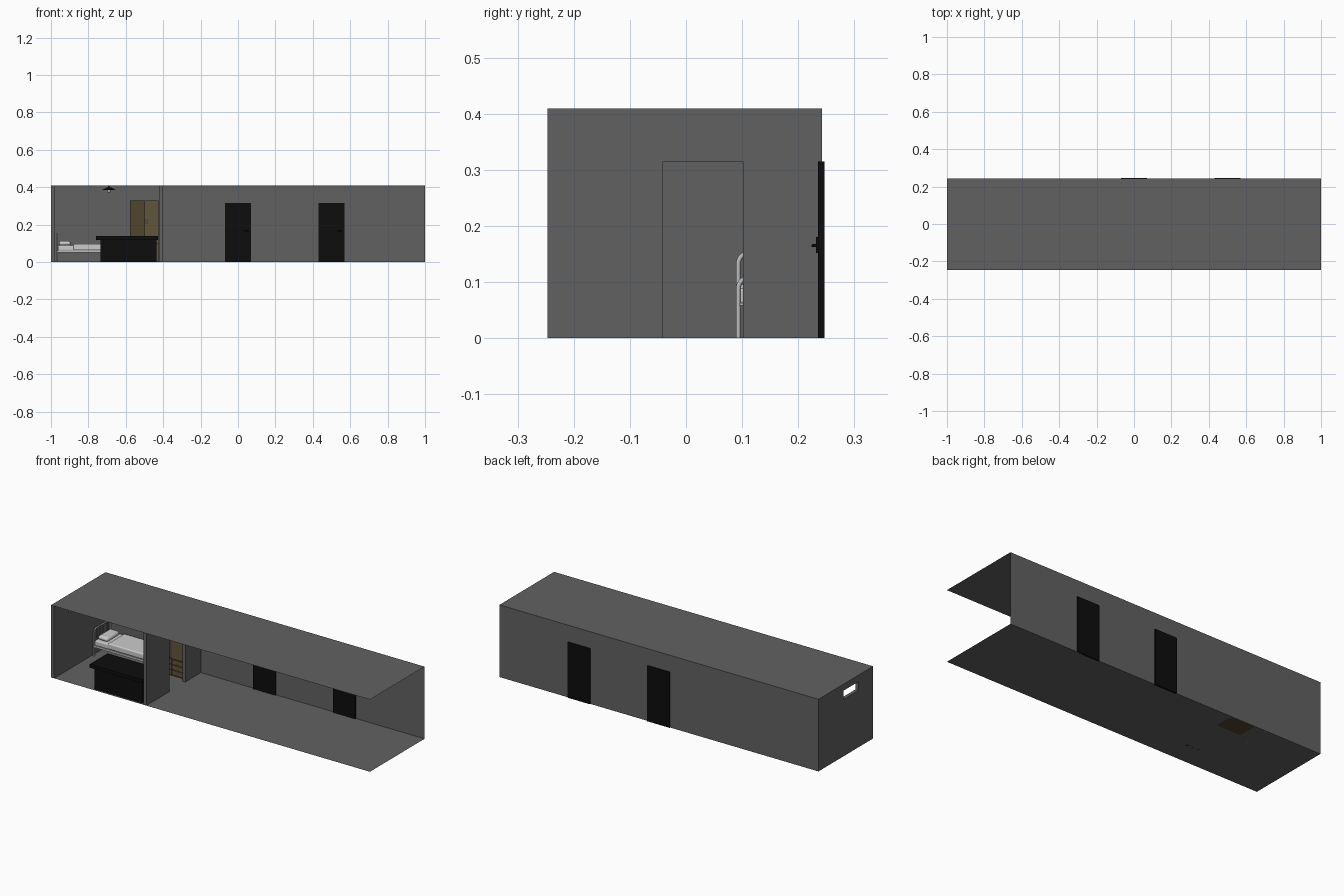
import bpy, math
from mathutils import Vector

if "Cube" in bpy.data.objects:
    bpy.data.objects.remove(bpy.data.objects["Cube"])


def mat(name, r, g, b):
    m = bpy.data.materials.new(name)
    m.diffuse_color = (r, g, b, 1)
    m.use_nodes = True
    m.node_tree.nodes["Principled BSDF"].inputs["Base Color"].default_value = m.diffuse_color
    return m


WALL = mat("concrete", .12, .12, .12)
BLACK = mat("black", .004, .004, .004)
WOOD = mat("wood", .12, .09, .045)
WOOD_DARK = mat("dark_wood", .08, .058, .028)
WHITE = mat("linen", .75, .75, .75)
METAL = mat("metal", .5, .5, .5)


def box(name, x0, x1, y0, y1, z0, z1, m, bevel=0):
    bpy.ops.mesh.primitive_cube_add(size=1, location=((x0+x1)/2, (y0+y1)/2, (z0+z1)/2))
    o = bpy.context.object
    o.name = name
    o.scale = (x1-x0, y1-y0, z1-z0)
    bpy.ops.object.transform_apply(location=False, rotation=False, scale=True)
    if m:
        o.data.materials.append(m)
    if bevel:
        b = o.modifiers.new("round", 'BEVEL')
        b.width, b.segments = bevel, 3
        bpy.ops.object.shade_smooth_by_angle()
    return o


def sheet(name, verts, m):
    me = bpy.data.meshes.new(name)
    me.from_pydata(verts, [], [(0, 1, 2, 3)])
    me.materials.append(m)
    o = bpy.data.objects.new(name, me)
    bpy.context.collection.objects.link(o)
    return o


def cut(o, *b):
    c = box(o.name + "_cutter", *b, None)
    c.hide_render = True
    c.hide_viewport = True
    c.display_type = 'WIRE'
    d = o.modifiers.new("opening", 'BOOLEAN')
    d.operation, d.object, d.solver = 'DIFFERENCE', c, 'EXACT'


def tube(name, pts, r, m):
    cu = bpy.data.curves.new(name, 'CURVE')
    cu.dimensions = '3D'
    cu.bevel_depth, cu.bevel_resolution, cu.use_fill_caps = r, 2, True
    s = cu.splines.new('POLY')
    s.points.add(len(pts) - 1)
    for p, q in zip(s.points, pts):
        p.co = (*q, 1)
    cu.materials.append(m)
    o = bpy.data.objects.new(name, cu)
    bpy.context.collection.objects.link(o)


def cone(name, r1, r2, z0, z1, x, y, m):
    bpy.ops.mesh.primitive_cone_add(vertices=24, radius1=r1, radius2=r2, depth=z1-z0,
                                    location=(x, y, (z0+z1)/2))
    o = bpy.context.object
    o.name = name
    o.data.materials.append(m)
    bpy.ops.object.shade_smooth_by_angle()


def ball(name, r, loc, m):
    bpy.ops.mesh.primitive_uv_sphere_add(segments=12, ring_count=8, radius=r, location=loc)
    o = bpy.context.object
    o.name = name
    o.data.materials.append(m)
    bpy.ops.object.shade_smooth_by_angle()


# Shell: floor, ceiling and back wall (front and right end are open)
F, B, H = -.247, .242, .409
sheet("floor", [(-1, F, 0), (1, F, 0), (1, B, 0), (-1, B, 0)], WALL)
sheet("ceiling", [(-1, F, H), (1, F, H), (1, B, H), (-1, B, H)], WALL)
sheet("back_wall", [(-1, B, 0), (1, B, 0), (1, B, H), (-1, B, H)], WALL)

# Left wall with its small high window, partition with doorway
left = box("left_wall", -1, -.98, F, B, 0, H, WALL)
cut(left, -1.05, -.95, -.118, .018, .322, .372)
part = box("partition", -.42, -.402, F, B, 0, H, WALL)
cut(part, -.5, -.35, -.041, .102, -.05, .315)

# Corridor doors with lever handles
for i, x in enumerate((0, .5)):
    box(f"door_{i}", x-.07, x+.07, .235, .247, 0, .315, BLACK)
    box(f"door_plate_{i}", x+.05, x+.06, .232, .236, .152, .18, BLACK)
    tube(f"door_handle_{i}", [(x+.055, .236, .165), (x+.055, .226, .165), (x+.03, .226, .165)], .0025, BLACK)

# Desk
box("desk_base", -.735, -.435, -.235, -.11, 0, .12, BLACK)
box("desk_top", -.758, -.428, -.245, -.085, .119, .139, BLACK)

# Bed frames: arched tube ends with upright bars
Y0, Y1 = .093, .236
for name, x, top in (("headboard", -.968, .152), ("footboard", -.65, .108)):
    r = .02
    arc = [(x, Y0 + r - r*math.cos(a), top - r + r*math.sin(a))
           for a in [i*math.pi/12 for i in range(7)]]
    other = [(x, Y0 + Y1 - p[1], p[2]) for p in reversed(arc)]
    tube(name + "_arch", [(x, Y0, 0)] + arc + other + [(x, Y1, 0)], .0042, METAL)
    tube(name + "_crossbar", [(x, Y0, .06), (x, Y1, .06)], .003, METAL)
    for i in range(1, 5):
        y = Y0 + (Y1 - Y0)*i/5
        tube(f"{name}_bar_{i}", [(x, y, .06), (x, y, top)], .0022, METAL)
for i, y in enumerate((Y0, Y1 - .002)):
    box(f"bed_rail_{i}", -.968, -.65, y-.003, y+.003, .05, .062, METAL)

# Bedding
box("mattress", -.963, -.655, Y0-.001, Y1, .06, .09, WHITE, .006)
box("blanket", -.88, -.657, Y0-.004, Y1+.002, .064, .096, WHITE, .006)
box("pillow", -.957, -.895, .11, .222, .088, .112, WHITE, .011)

# Wardrobe: carcass, two doors, drawers beneath
box("wardrobe_body", -.578, -.424, .128, .238, 0, .33, WOOD_DARK)
box("left_wardrobe_door", -.571, -.503, .122, .13, .1, .313, WOOD_DARK)
box("right_wardrobe_door", -.5, -.425, .119, .13, .1, .328, WOOD)
tube("wardrobe_handle", [(-.489, .116, .205), (-.489, .116, .228)], .002, METAL)
for i in range(3):
    z = .008 + i*.03
    for j, x in enumerate((-.573, -.499)):
        box(f"drawer_{i}_{j}", x, x+.071, .121, .13, z, z+.026, WOOD)
        ball(f"drawer_knob_{i}_{j}", .003, (x+.0355, .119, z+.013), METAL)

# Ceiling lamp
LX, LY = -.69, 0
cone("lamp_stem", .004, .004, .392, H, LX, LY, BLACK)
cone("lamp_shade", .04, .008, .384, .4, LX, LY, BLACK)
ball("lamp_bulb", .009, (LX, LY, .38), WHITE)
tube("lamp_pull_cord", [(LX+.022, LY, .385), (LX+.022, LY, .355)], .001, BLACK)
